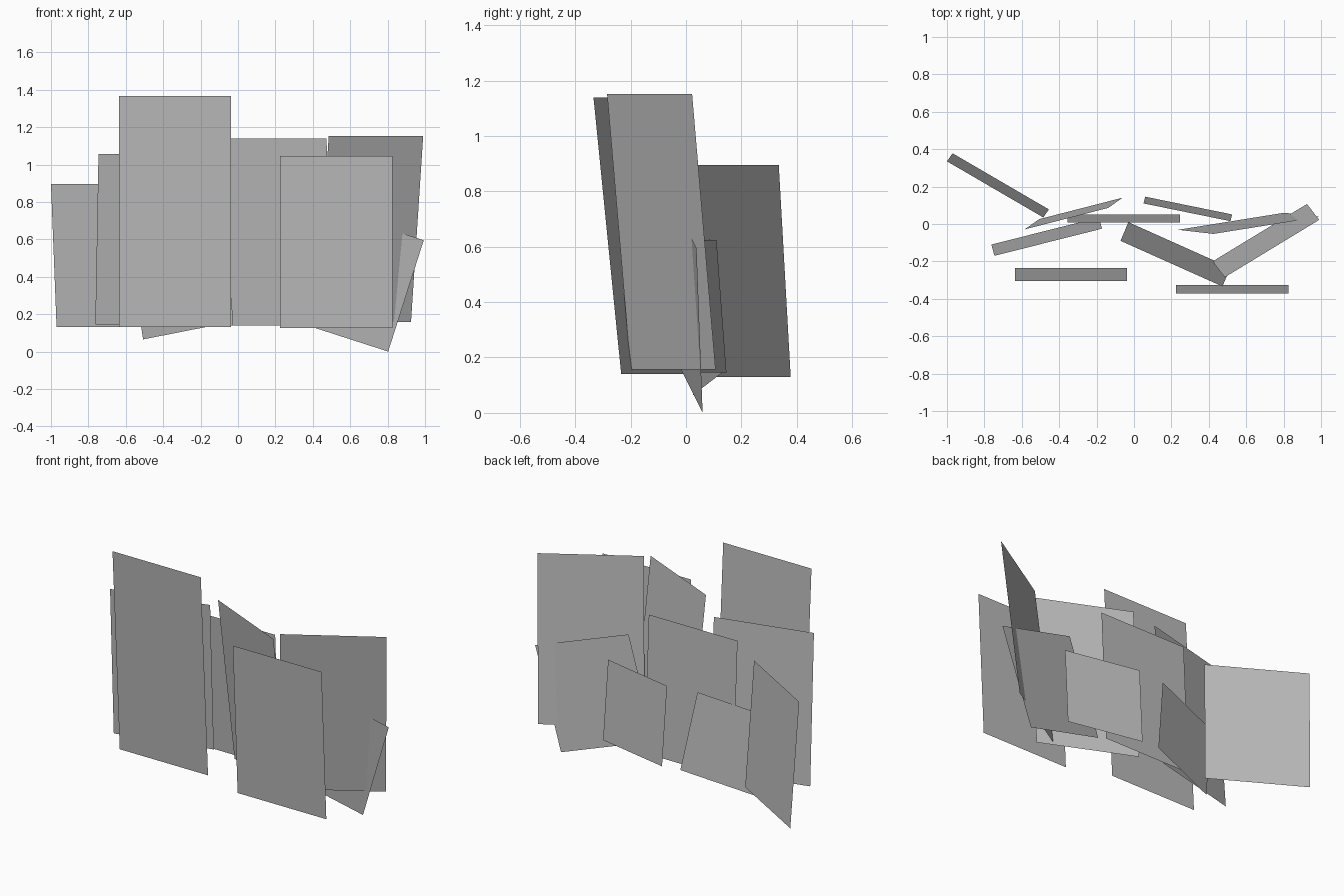
import bpy
from mathutils import Vector

# One plain grey for every card
grey = bpy.data.materials.new("light_grey")
grey.diffuse_color = (0.5, 0.5, 0.5, 1.0)


def card(name, corner, across, rise):
    """Flat paper-thin card: lower left corner, width vector, height vector."""
    c, a, r = Vector(corner), Vector(across), Vector(rise)
    mesh = bpy.data.meshes.new(name)
    mesh.from_pydata([c, c + a, c + a + r, c + r], [], [(0, 1, 2, 3)])
    mesh.materials.append(grey)
    obj = bpy.data.objects.new(name, mesh)
    bpy.context.collection.objects.link(obj)
    return obj


# Front row, leaning slightly forward
card("front_left_card", (-0.635, -0.235, 0.13), (0.597, 0, 0), (0, -0.07, 1.237))
card("front_right_card", (0.225, -0.325, 0.127), (0.6, 0, 0), (0, -0.046, 0.918))

# Middle row, turned about the vertical
card("middle_left_card", (-0.763, -0.11, 0.145), (0.575, 0.145, 0), (0.017, -0.06, 0.91))
card("middle_card", (-0.03, 0.01, 0.14), (0.545, -0.244, 0), (-0.042, -0.1, 0.998))
card("middle_right_card", (0.42, -0.2, 0.157), (0.505, 0.307, 0), (0.065, -0.085, 0.995))

# Back row
card("back_left_card", (-0.97, 0.378, 0.13), (0.515, -0.3, 0), (-0.03, -0.043, 0.765))
card("back_middle_card", (-0.355, 0.05, 0.14), (0.6, 0, 0), (0, -0.041, 0.831))
card("back_right_card", (0.06, 0.146, 0.145), (0.465, -0.095, 0), (-0.009, -0.036, 0.48))

# Tilted cards, rolled to one side
card("tilted_left_card", (-0.507, 0.026, 0.065), (0.447, 0.115, 0.088), (-0.078, -0.055, 0.475))
card("tilted_right_card", (0.235, -0.031, 0.183), (0.568, 0.091, -0.183), (0.19, -0.022, 0.595))
